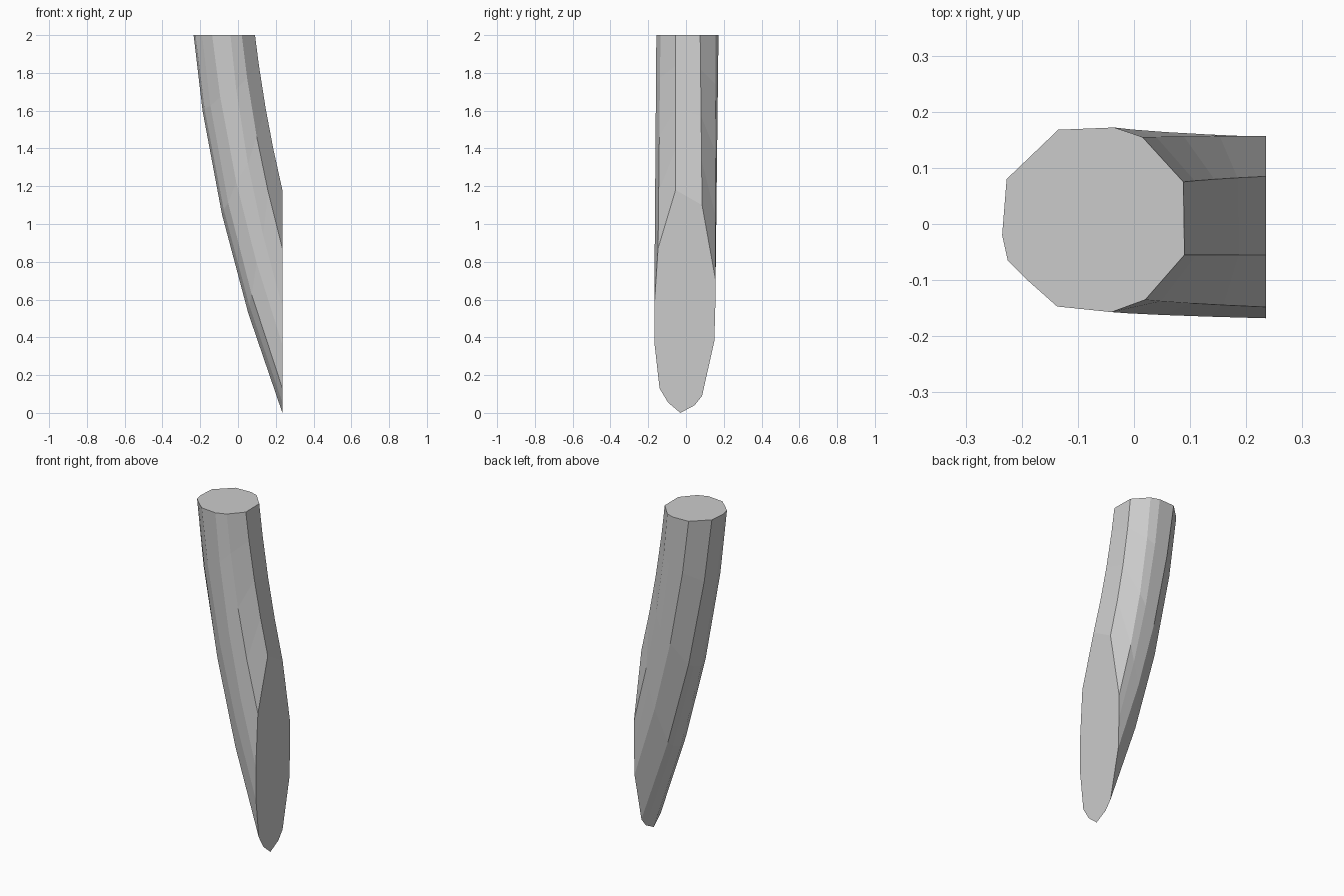
import bpy, bmesh

cube = bpy.data.objects.get("Cube")
if cube:
    bpy.data.objects.remove(cube, do_unlink=True)

CUT_X = 0.235
TOP_Z = 2.0
BULGE = 0.073

# Each long edge: top x, top y, then y and z where it meets the upright slanted cut
edges = [
    (0.09, -0.055, -0.055, 1.18),
    (0.088, 0.075, 0.085, 1.10),
    (0.015, 0.155, 0.157, 0.70),
    (-0.035, 0.172, 0.155, 0.56),
    (-0.135, 0.168, 0.15, 0.38),
    (-0.227, 0.08, 0.085, 0.09),
    (-0.231, 0.03, 0.045, 0.04),
    (-0.235, -0.02, -0.03, 0.0),
    (-0.225, -0.065, -0.095, 0.055),
    (-0.19, -0.10, -0.14, 0.13),
    (-0.137, -0.147, -0.166, 0.36),
    (-0.04, -0.157, -0.168, 0.56),
    (0.02, -0.135, -0.148, 0.87),
]
steps = (0, 0.2, 0.475, 0.735, 1)


def edge_point(edge, t):
    """Point along a long edge, bowed toward -x in proportion to its length squared."""
    x, y, cut_y, cut_z = edge
    bow = BULGE * (TOP_Z - cut_z) ** 2 * t * (1 - t)
    return (x + (CUT_X - x) * t - bow,
            y + (cut_y - y) * t,
            TOP_Z + (cut_z - TOP_Z) * t)


# Bent, faceted shaft with a flat top and an upright cut
bm = bmesh.new()
rings = [[bm.verts.new(edge_point(e, t)) for e in edges] for t in steps]
n = len(edges)
for upper, lower in zip(rings, rings[1:]):
    for i in range(n):
        j = (i + 1) % n
        bm.faces.new((upper[i], lower[i], lower[j], upper[j]))
bm.faces.new(rings[0])
bm.faces.new(rings[-1][::-1])
bmesh.ops.recalc_face_normals(bm, faces=bm.faces)

mesh = bpy.data.meshes.new("bent_shaft")
bm.to_mesh(mesh)
bm.free()
shaft = bpy.data.objects.new("bent_shaft", mesh)
bpy.context.collection.objects.link(shaft)

# Single plain grey
grey = bpy.data.materials.new("plain_grey")
grey.use_nodes = True
colour = (0.6, 0.6, 0.6, 1)
grey.diffuse_color = colour
grey.node_tree.nodes["Principled BSDF"].inputs["Base Color"].default_value = colour
mesh.materials.append(grey)
